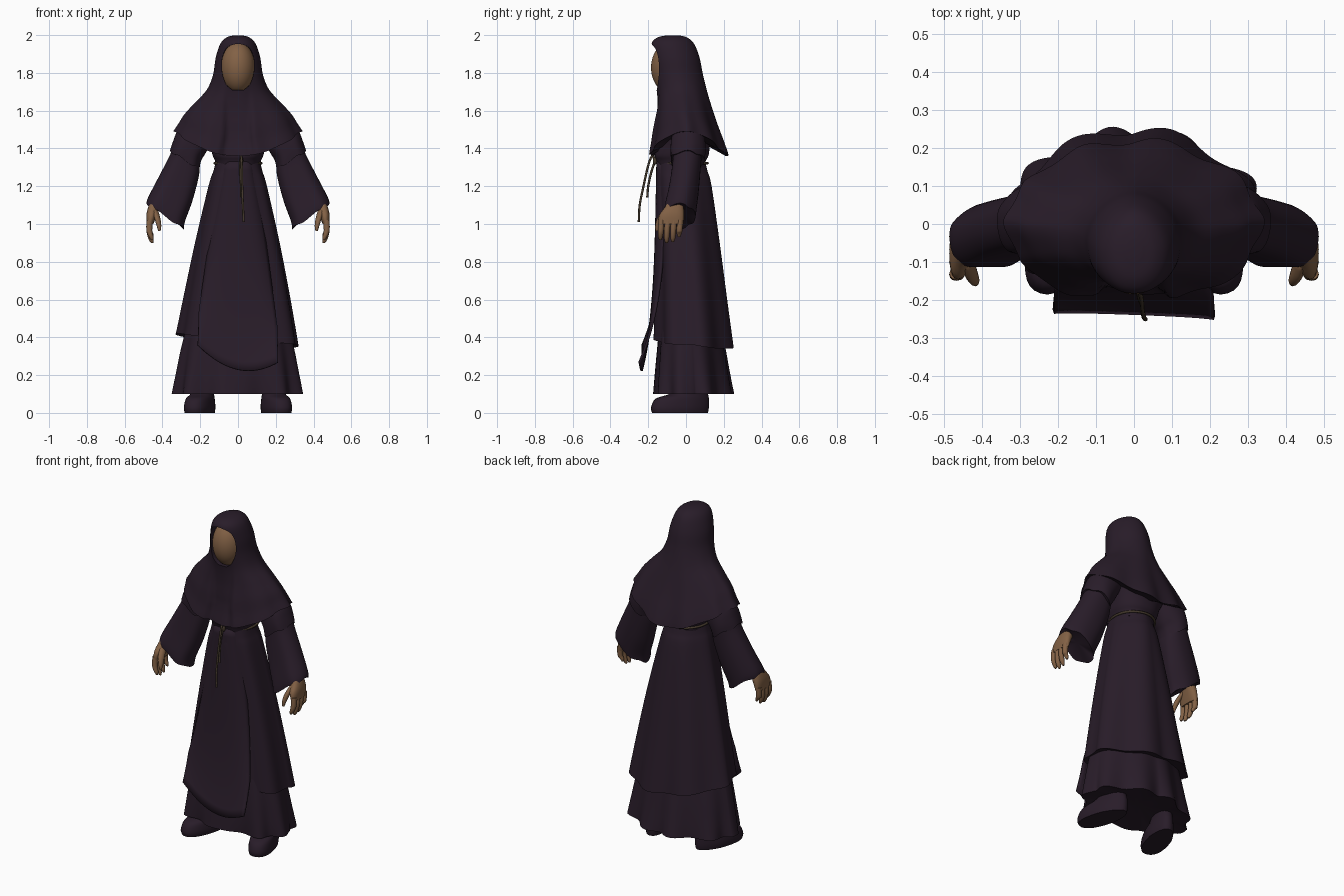
import bpy, bmesh, math
from mathutils import Vector, Matrix

if "Cube" in bpy.data.objects:
    bpy.data.objects.remove(bpy.data.objects["Cube"])


def material(name, rgb):
    m = bpy.data.materials.new(name)
    m.diffuse_color = (*rgb, 1)
    m.use_nodes = True
    m.node_tree.nodes["Principled BSDF"].inputs["Base Color"].default_value = m.diffuse_color
    return m


ROBE = material("dark_plum_cloth", (0.0215, 0.0118, 0.022))
SKIN = material("brown_skin", (0.225, 0.12, 0.06))
ROPE = material("rope_brown", (0.06, 0.042, 0.026))


def smooth(ob, angle=50):
    bpy.ops.object.select_all(action='DESELECT')
    ob.select_set(True)
    bpy.context.view_layer.objects.active = ob
    bpy.ops.object.shade_smooth_by_angle(angle=math.radians(angle))


def finish(name, bm, mat, angle=50):
    bmesh.ops.recalc_face_normals(bm, faces=bm.faces)
    me = bpy.data.meshes.new(name)
    bm.to_mesh(me)
    bm.free()
    me.materials.append(mat)
    ob = bpy.data.objects.new(name, me)
    bpy.context.collection.objects.link(ob)
    smooth(ob, angle)
    return ob


def spline(rows, steps):
    """Catmull-Rom interpolation of section tuples."""
    out = []
    for i in range(len(rows) - 1):
        a, b, c, d = (rows[max(i - 1, 0)], rows[i], rows[i + 1], rows[min(i + 2, len(rows) - 1)])
        for k in range(steps):
            t = k / steps
            out.append([0.5 * (2 * q + (r - p) * t + (2 * p - 5 * q + 4 * r - s) * t * t
                               + (3 * q - p - 3 * r + s) * t ** 3)
                        for p, q, r, s in zip(a, b, c, d)])
    out.append(list(rows[-1]))
    return out


def loft(name, rows, mat, n=24, power=2, steps=4, warp=None, recess=0.0, side=1, back=None):
    """Skin sections (outer x, outer z, inner x, inner z, front y, back y)."""
    bm = bmesh.new()
    rings = []
    rows = spline(rows, steps)
    for j, (xo, zo, xi, zi, yf, yb) in enumerate(rows):
        ring = []
        for k in range(n):
            a = math.tau * k / n
            e = 2 / (back if back and math.sin(a) > 0 else power)
            c = math.copysign(abs(math.cos(a)) ** e, math.cos(a))
            s = math.copysign(abs(math.sin(a)) ** e, math.sin(a))
            v = Vector(((xo + xi) / 2 + c * (xo - xi) / 2, (yf + yb) / 2 + s * (yb - yf) / 2,
                        (zo + zi) / 2 + c * (zo - zi) / 2))
            if warp:
                v = warp(a, j / (len(rows) - 1), v)
            v.x *= side
            ring.append(bm.verts.new(v))
        rings.append(ring)
    for r0, r1 in zip(rings, rings[1:]):
        for k in range(n):
            bm.faces.new((r0[k], r0[k - 1], r1[k - 1], r1[k]))

    def centre(r):
        return sum((v.co for v in r), Vector()) / n
    ends = (centre(rings[0]),
            centre(rings[-1]) + (centre(rings[-2]) - centre(rings[-1])).normalized() * recess)
    for ring, p in zip((rings[0], rings[-1]), ends):
        tip = bm.verts.new(p)
        for k in range(n):
            bm.faces.new((ring[k], ring[k - 1], tip))
    return finish(name, bm, mat)


def level(rows):
    """Horizontal sections from (z, half width, front y, back y)."""
    return [(w, z, -w, z, f, b) for z, w, f, b in rows]


def ellipsoid(name, loc, size, mat):
    bm = bmesh.new()
    bmesh.ops.create_uvsphere(bm, u_segments=40, v_segments=24, radius=1)
    bm.transform(Matrix.Translation(loc) @ Matrix.Diagonal((*size, 1)))
    return finish(name, bm, mat)


def cord(name, pts, radius, cyclic=False):
    cu = bpy.data.curves.new(name, 'CURVE')
    cu.dimensions = '3D'
    sp = cu.splines.new('POLY')
    sp.points.add(len(pts) - 1)
    for p, co in zip(sp.points, pts):
        p.co = (*co, 1)
    sp.use_cyclic_u = cyclic
    cu.bevel_depth, cu.bevel_resolution, cu.use_fill_caps = radius, 2, True
    cu.materials.append(ROPE)
    ob = bpy.data.objects.new(name, cu)
    bpy.context.collection.objects.link(ob)
    bpy.ops.object.select_all(action='DESELECT')
    ob.select_set(True)
    bpy.context.view_layer.objects.active = ob
    bpy.ops.object.convert(target='MESH')
    smooth(bpy.context.object)


# Skirts with folds that deepen toward the hem
def folds(count, phase, amp, hem):
    def warp(a, t, v):
        f = 1 + amp * t * (math.cos(count * (a - math.radians(phase))) - 0.4)
        return Vector((v.x * (1 + (f - 1) * 0.6), 0.03 + (v.y - 0.03) * f, v.z + hem(a) * t ** 4))
    return warp


loft("under_skirt", level([(0.7, 0.2, -0.12, 0.14), (0.4, 0.285, -0.145, 0.2),
                           (0.2, 0.325, -0.16, 0.235), (0.1, 0.342, -0.165, 0.252)]),
     ROBE, 144, 2.8, 5, folds(9, 225, 0.085, lambda a: 0), recess=0.04, back=1.65)
loft("over_skirt", level([(1.34, 0.115, -0.145, 0.10), (1.28, 0.13, -0.152, 0.115),
                          (1.2, 0.155, -0.157, 0.138), (0.9, 0.224, -0.157, 0.182),
                          (0.6, 0.283, -0.16, 0.222), (0.36, 0.325, -0.165, 0.255)]),
     ROBE, 144, 2.5, 5, folds(7, 70, 0.065, lambda a: 0.03 - 0.03 * math.cos(a)
                              - 0.04 * max(math.sin(a), 0)), recess=0.04, back=1.75)

# Front apron with a pointed, uneven hem
bm = bmesh.new()
NU, NV = 24, 24
grid = []
for j in range(NV + 1):
    v = j / NV
    row = []
    for i in range(NU + 1):
        u = 2 * i / NU - 1
        z = 1.33 + (0.23 + 0.085 * u * u - 0.045 * u - 1.33) * v
        w = 0.08 + 0.13 * min(1, v * 1.2) ** 0.85
        curl = (0.02 * u * u + 0.03 * u ** 6) * (1 - 1.1 * v ** 3)
        y = -0.157 - 0.02 * v - 0.062 * v ** 4 + curl - 0.008 * u * v ** 3
        row.append(bm.verts.new((u * w, y, z)))
    grid.append(row)
for r0, r1 in zip(grid, grid[1:]):
    for i in range(NU):
        bm.faces.new((r0[i], r0[i + 1], r1[i + 1], r1[i]))
apron = finish("front_apron", bm, ROBE)
apron.modifiers.new("thickness", 'SOLIDIFY').thickness = 0.012

# Torso bunched above the belt
loft("torso", level([(1.60, 0.19, -0.09, 0.11), (1.5, 0.185, -0.115, 0.125),
                     (1.42, 0.15, -0.148, 0.125), (1.365, 0.135, -0.166, 0.12),
                     (1.335, 0.122, -0.157, 0.105), (1.30, 0.115, -0.148, 0.10)]), ROBE, 48, 2.3)


# Hood flowing into a shoulder cape, with a draped front opening
def cape_warp(a, t, v):
    k = max(0, (t - 0.45) / 0.55)
    v.z -= 0.13 * math.sin(a) ** 2 * k ** 1.5
    v.x *= 1 + 0.025 * k * math.cos(10 * a)
    v.y *= 1 + 0.05 * k * math.cos(9 * a + 0.6)
    if v.y < 0 and v.z < 1.74:
        half = 0.068 + 0.2 * max(0, 1.47 - v.z)
        inner = 1 / (1 + math.exp((abs(v.x) - half) * 180))
        v.y += inner * min(0.03, (1.74 - v.z) * 0.12)
    return v


hood = loft("hood_and_cape", level([(1.999, 0.02, -0.095, -0.04), (1.988, 0.06, -0.15, 0.005),
                                    (1.955, 0.093, -0.182, 0.042), (1.88, 0.118, -0.18, 0.072),
                                    (1.79, 0.132, -0.168, 0.09), (1.71, 0.165, -0.158, 0.113),
                                    (1.64, 0.228, -0.163, 0.14), (1.58, 0.28, -0.178, 0.168),
                                    (1.53, 0.31, -0.19, 0.197), (1.49, 0.335, -0.207, 0.22)]),
            ROBE, 144, 2.1, 5, cape_warp, recess=0.05, back=1.85)
cutter = loft("hood_opening_cutter", level([(1.953, 0.012, -0.25, -0.06), (1.942, 0.045, -0.25, -0.06),
                                            (1.92, 0.068, -0.25, -0.06), (1.87, 0.084, -0.25, -0.06),
                                            (1.80, 0.083, -0.25, -0.06), (1.74, 0.063, -0.25, -0.06),
                                            (1.71, 0.03, -0.25, -0.06)]), ROBE, 32, 6)
cut = hood.modifiers.new("opening", 'BOOLEAN')
cut.operation, cut.object, cut.solver = 'DIFFERENCE', cutter, 'EXACT'
bpy.context.view_layer.objects.active = hood
bpy.ops.object.modifier_apply(modifier="opening")
smooth(hood, 45)
bpy.data.objects.remove(cutter)
ellipsoid("face", (0, -0.085, 1.828), (0.09, 0.1, 0.135), SKIN)

# Arms, hands and shoes on both sides
for side, tag in ((1, "left"), (-1, "right")):
    def ripple(a, t, v):
        return v + Vector((0, 0.005 * t * math.cos(4 * a), 0.006 * t * math.cos(5 * a)))

    loft(tag + "_upper_sleeve", [(0.24, 1.58, 0.13, 1.46, -0.06, 0.09),
                                 (0.315, 1.5, 0.17, 1.38, -0.08, 0.10),
                                 (0.345, 1.43, 0.195, 1.34, -0.085, 0.10),
                                 (0.36, 1.385, 0.205, 1.29, -0.083, 0.093)],
         ROBE, 40, 2.2, 4, ripple, 0.02, side)
    loft(tag + "_flared_sleeve", [(0.335, 1.43, 0.21, 1.35, -0.068, 0.085),
                                  (0.362, 1.36, 0.205, 1.27, -0.073, 0.078),
                                  (0.423, 1.24, 0.24, 1.13, -0.092, 0.066),
                                  (0.474, 1.14, 0.28, 1.02, -0.115, 0.052),
                                  (0.485, 1.105, 0.287, 0.977, -0.118, 0.045)],
         ROBE, 40, 2.4, 5, ripple, 0.02, side)
    loft(tag + "_palm", [(0.462, 1.125, 0.41, 1.09, -0.098, -0.015),
                         (0.474, 1.095, 0.42, 1.07, -0.115, -0.012),
                         (0.485, 1.05, 0.432, 1.04, -0.143, -0.01),
                         (0.484, 1.0, 0.448, 1.0, -0.145, -0.014)],
         SKIN, 20, 2.4, 3, side=side)
    for k in range(4):
        y, tip = -0.13 + 0.033 * k, (0.915, 0.9, 0.905, 0.93)[k]
        loft(f"{tag}_finger_{k + 1}",
             [(0.485, 1.02, 0.452, 1.02, y - 0.016, y + 0.016),
              (0.485, 0.965, 0.454, 0.965, y - 0.019, y + 0.012),
              (0.474, tip + 0.02, 0.447, tip + 0.016, y - 0.018, y + 0.007),
              (0.46, tip, 0.448, tip, y - 0.011, y + 0.0)],
             SKIN, 12, 2, 3, side=side)
    loft(tag + "_thumb", [(0.455, 1.085, 0.422, 1.07, -0.115, -0.07),
                          (0.445, 1.04, 0.411, 1.03, -0.15, -0.108),
                          (0.432, 0.995, 0.406, 0.99, -0.163, -0.134),
                          (0.422, 0.962, 0.41, 0.962, -0.162, -0.148)],
         SKIN, 12, 2, 3, side=side)

    def toe_out(a, t, v):
        v.x *= 1 - 0.25 * max(0, v.y / 0.12)
        p = Matrix.Rotation(math.radians(17), 3, 'Z') @ v
        return p + Vector((0.19, 0, 0))

    loft(tag + "_shoe", level([(0.24, 0.05, -0.02, 0.09), (0.14, 0.055, -0.04, 0.11),
                               (0.10, 0.058, -0.09, 0.12), (0.075, 0.066, -0.165, 0.125),
                               (0.03, 0.072, -0.19, 0.125), (0.0, 0.068, -0.185, 0.12)]),
         ROBE, 32, 2.4, 4, toe_out, 0, side)

# Rope belt tucked under the cloth, knot and hanging ends
cord("rope_belt", [(0.123 * math.cos(a), -0.017 + 0.131 * math.sin(a), 1.322)
                   for a in (math.tau * k / 48 for k in range(48))], 0.007, True)
ellipsoid("belt_knot", (0.018, -0.164, 1.335), (0.01, 0.012, 0.02), ROPE)
for label, pts in (("long", [(0.015, -0.16, 1.32), (0.016, -0.178, 1.36), (0.02, -0.2, 1.31),
                             (0.022, -0.225, 1.2), (0.026, -0.245, 1.1), (0.03, -0.25, 1.01)]),
                   ("short", [(0.012, -0.165, 1.33), (0.012, -0.185, 1.27),
                              (0.016, -0.2, 1.2), (0.018, -0.205, 1.14)])):
    cord(label + "_rope_end", [Vector(p) for p in spline(pts, 5)], 0.006)
